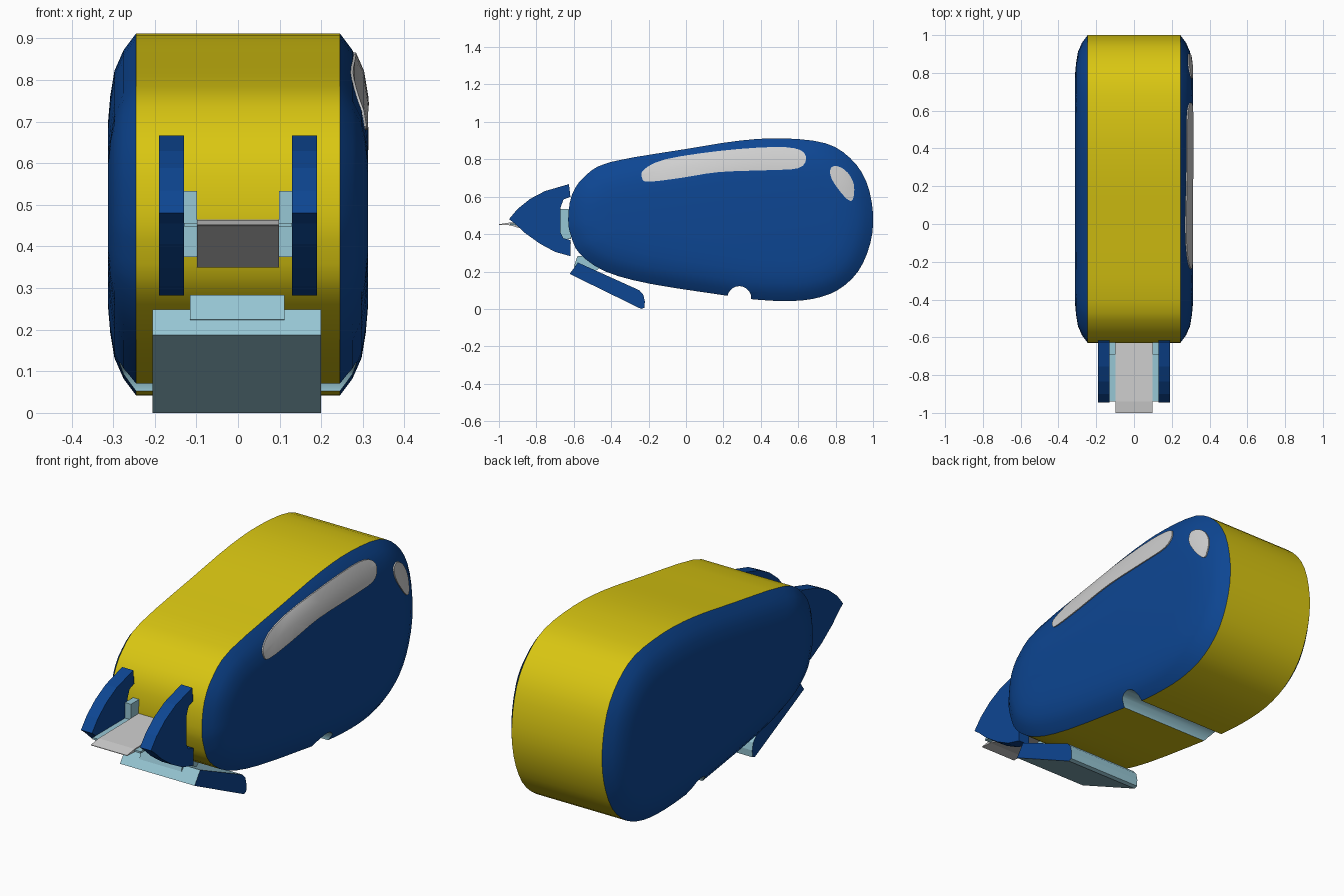
import bpy, bmesh, math
from mathutils import Vector

if "Cube" in bpy.data.objects:
    bpy.data.objects.remove(bpy.data.objects["Cube"])


def material(name, rgb):
    m = bpy.data.materials.new(name)
    m.diffuse_color = (*rgb, 1)
    m.use_nodes = True
    m.node_tree.nodes["Principled BSDF"].inputs["Base Color"].default_value = m.diffuse_color
    return m


YELLOW = material("yellow", (0.70, 0.57, 0.006))
BLUE = material("deep blue", (0.004, 0.061, 0.29))
PALE = material("pale blue", (0.31, 0.57, 0.66))
WHITE = material("soft white", (0.63, 0.63, 0.63))


def finish(name, bm, mats):
    bmesh.ops.recalc_face_normals(bm, faces=bm.faces)
    me = bpy.data.meshes.new(name)
    bm.to_mesh(me)
    bm.free()
    ob = bpy.data.objects.new(name, me)
    bpy.context.collection.objects.link(ob)
    for m in mats:
        me.materials.append(m)
    return ob


def loft(name, rings, mats, rule=lambda i: 0):
    """Closed skin through rings of equal length; rule gives the material per strip."""
    bm = bmesh.new()
    vs = [[bm.verts.new(p) for p in r] for r in rings]
    n = len(vs[0])
    for i in range(len(vs) - 1):
        for j in range(n):
            k = (j + 1) % n
            f = bm.faces.new((vs[i][j], vs[i][k], vs[i + 1][k], vs[i + 1][j]))
            f.material_index = rule(i)
    bm.faces.new(vs[0]).material_index = rule(0)
    bm.faces.new(vs[-1]).material_index = rule(len(vs) - 2)
    return finish(name, bm, mats)


def prism(name, pts, x0, x1, *mats):
    return loft(name, [[(x, y, z) for y, z in pts] for x in (x0, x1)], mats)


def smooth_loop(pts, steps):
    """Closed Catmull-Rom curve through the points."""
    P, out = [Vector(p) for p in pts], []
    n = len(P)
    for i in range(n):
        a, b, c, d = P[i - 1], P[i], P[(i + 1) % n], P[(i + 2) % n]
        for s in range(steps):
            t = s / steps
            out.append(0.5 * (2 * b + (c - a) * t + (2 * a - 5 * b + 4 * c - d) * t * t
                              + (3 * b - a - 3 * c + d) * t ** 3))
    return out


def boolean(ob, cutter, op):
    mod = ob.modifiers.new("cut", 'BOOLEAN')
    mod.operation, mod.object, mod.solver = op, cutter, 'EXACT'
    mod.material_mode = 'TRANSFER'
    bpy.context.view_layer.objects.active = ob
    bpy.ops.object.modifier_apply(modifier=mod.name)
    bpy.data.objects.remove(cutter)


def shade(ob, degrees=30):
    bpy.ops.object.select_all(action='DESELECT')
    ob.select_set(True)
    bpy.context.view_layer.objects.active = ob
    bpy.ops.object.shade_smooth_by_angle(angle=math.radians(degrees))


# Body outline and its domed sides
OUTLINE = smooth_loop([
    (-.63, .48), (-.61, .61), (-.54, .71), (-.405, .785), (0, .855), (.29, .90),
    (.52, .912), (.745, .886), (.877, .807), (.963, .684), (1, .51), (.985, .35),
    (.92, .20), (.81, .10), (.675, .053), (.52, .042), (.34, .053), (.225, .07),
    (-.19, .134), (-.43, .20), (-.567, .294), (-.615, .39)], 3)
DOME = [(.245, 0), (.275, .04), (.297, .09), (.307, .15), (.313, .22)]


def ring(x, inset):
    pts = []
    for p in OUTLINE:
        core = Vector((min(max(p.x, -.22), .55), .475))
        q = p + (core - p).normalized() * inset
        pts.append((x, q.x, q.y))
    return pts


left = [ring(-x, d) for x, d in reversed(DOME)]
right = [ring(x, d) for x, d in DOME]
body = loft("body", left + right, [YELLOW, BLUE],
            lambda i: 0 if i == len(DOME) - 1 else 1)

# Round notch across the underside
notch = prism("notch_cutter", [(.285 + .064 * math.cos(a * math.pi / 10),
                                .058 + .064 * math.sin(a * math.pi / 10))
                               for a in range(20)], -.5, .5, PALE)
boolean(body, notch, 'DIFFERENCE')
shade(body)

# Windows: thin raised skins following the domed right side
WINDOWS = {
    "long_window": [(-.235, .70), (-.225, .745), (-.11, .80), (.18, .845), (.475, .866),
                    (.61, .85), (.642, .80), (.60, .752), (.45, .742), (.18, .732),
                    (-.03, .70), (-.2, .68)],
    "rear_window": [(.775, .755), (.815, .762), (.866, .727), (.898, .663), (.893, .588),
                    (.866, .583), (.813, .642), (.775, .705)],
}
for name, pts in WINDOWS.items():
    skin = loft(name, [[(x + .006, y, z) for x, y, z in r] for r in right], [WHITE])
    boolean(skin, prism("window_cutter", smooth_loop(pts, 3), .2, .45, WHITE), 'INTERSECT')
    shade(skin)

# Guide wings and the posts behind them
WING = [(-.946, .48), (-.90, .535), (-.834, .588), (-.754, .63), (-.626, .667), (-.618, .60),
        (-.655, .585), (-.672, .54), (-.672, .41), (-.655, .378), (-.618, .368), (-.618, .282),
        (-.70, .305), (-.78, .348), (-.861, .406), (-.914, .455)]
POST = [(-.69, .375), (-.615, .375), (-.615, .533), (-.69, .533)]
for side, s in (("left", -1), ("right", 1)):
    prism(side + "_wing", WING, s * .13, s * .19, BLUE)
    prism(side + "_post", POST, s * .098, s * .131, PALE)

# Feed shelf and the tape folded around it
prism("shelf", [(-.94, .448), (-.615, .448), (-.615, .457), (-.94, .457)], -.13, .13, PALE)
prism("tape", [(-1, .453), (-.94, .462), (-.615, .465), (-.615, .459), (-.94, .456),
               (-.615, .356), (-.615, .35), (-.94, .447), (-1, .45)], -.098, .098, WHITE)

# Tilted foot plate: pale with blue ends
foot = prism("foot_plate", [(-.622, .187), (-.578, .248), (-.25, .10), (-.228, .075),
                            (-.22, .04), (-.222, .006), (-.24, 0)], -.205, .20, PALE, BLUE)
for f in foot.data.polygons:
    f.material_index = 1 if abs(f.normal.x) > .5 else 0
prism("foot_neck", [(-.60, .225), (-.58, .283), (-.53, .283), (-.46, .22), (-.50, .19)],
      -.115, .112, PALE)
